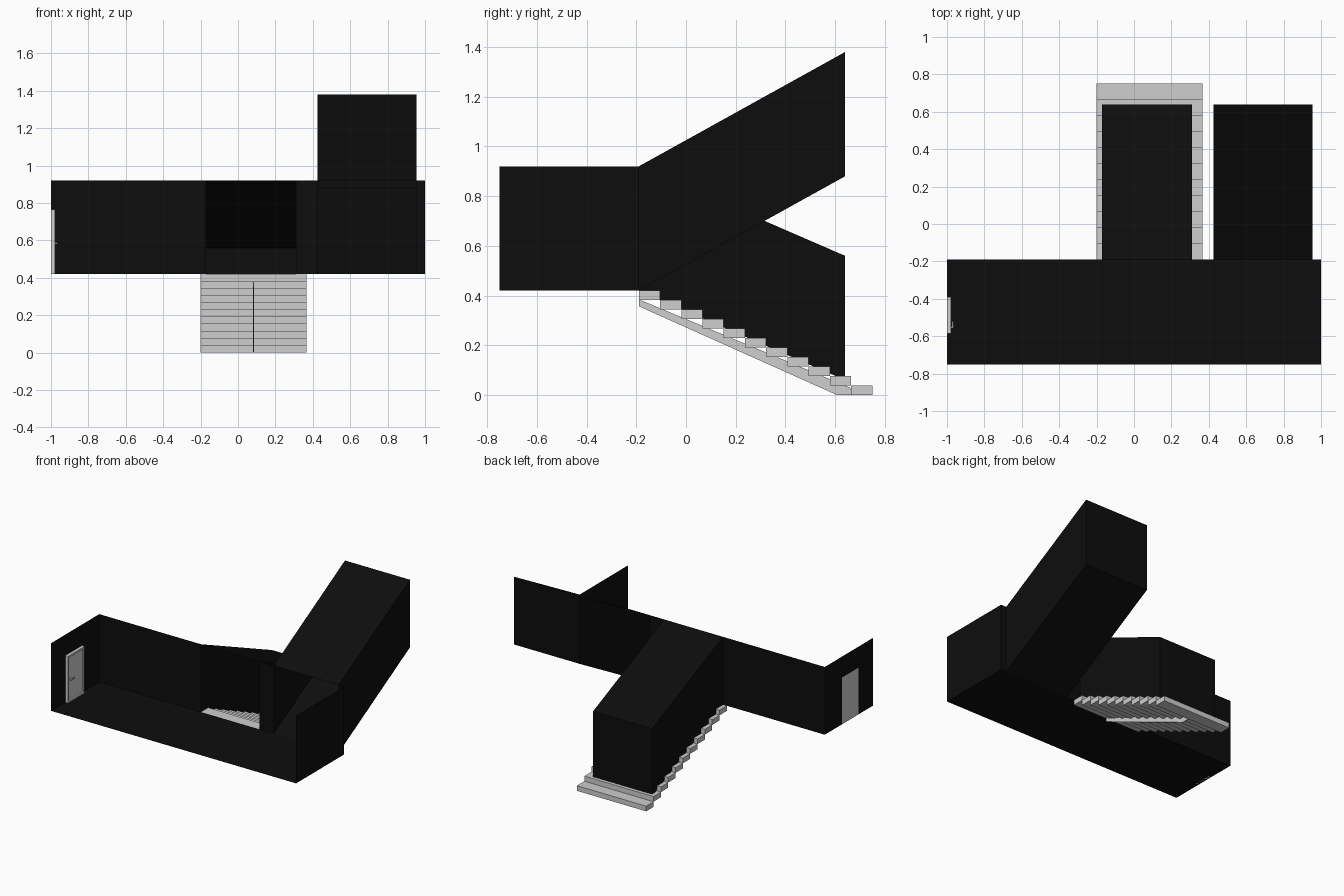
import bpy, bmesh

if "Cube" in bpy.data.objects:
    bpy.data.objects.remove(bpy.data.objects["Cube"])

def material(name, v):
    m = bpy.data.materials.new(name)
    m.diffuse_color = (v, v, v, 1)
    m.use_nodes = True
    m.node_tree.nodes["Principled BSDF"].inputs["Base Color"].default_value = m.diffuse_color
    return m

BLACK = material("black walls", 0.004)
GREY = material("light grey", 0.62)

def finish(name, bm, mat):
    me = bpy.data.meshes.new(name)
    bm.to_mesh(me)
    bm.free()
    me.materials.append(mat)
    ob = bpy.data.objects.new(name, me)
    bpy.context.collection.objects.link(ob)
    return ob

def quads(name, faces, mat):
    bm = bmesh.new()
    for f in faces:
        bm.faces.new([bm.verts.new(p) for p in f])
    bmesh.ops.remove_doubles(bm, verts=bm.verts, dist=1e-5)
    return finish(name, bm, mat)

def add_box(bm, lo, hi):
    vs = bmesh.ops.create_cube(bm, size=1)["verts"]
    for v in vs:
        v.co = [(l + h) / 2 + c * (h - l) for l, h, c in zip(lo, hi, v.co)]
    return vs

def wall_x(x, y0, y1, z0, z1):
    return [(x, y0, z0), (x, y1, z0), (x, y1, z1), (x, y0, z1)]

def wall_y(y, x0, x1, z0, z1):
    return [(x0, y, z0), (x1, y, z0), (x1, y, z1), (x0, y, z1)]

F, B, END = -0.75, -0.19, 0.64          # corridor front, corridor back, tunnel end
Z0, Z1 = 0.42, 0.92                     # corridor floor and wall top
DY0, DY1, DZ = -0.585, -0.39, 0.765     # door opening

# Corridor: open at the front and top, with openings for door and tunnels
quads("corridor_floor", [[(-1, F, Z0), (1, F, Z0), (1, B, Z0), (-1, B, Z0)]], BLACK)
quads("corridor_right_wall", [wall_x(1, F, B, Z0, Z1)], BLACK)
quads("corridor_left_wall", [wall_x(-1, F, DY0, Z0, Z1), wall_x(-1, DY1, B, Z0, Z1),
                             wall_x(-1, DY0, DY1, DZ, Z1)], BLACK)
quads("corridor_back_wall", [wall_y(B, a, b, Z0, Z1) for a, b in
                             ((-1, -0.17), (0.31, 0.425), (0.955, 1))], BLACK)

# Sloping tunnels with a closed far end
def tunnel(name, x0, x1, rise, floor):
    a0, a1, b0, b1 = Z0, Z1, Z0 + rise, Z1 + rise
    faces = [[(x, B, a0), (x, END, b0), (x, END, b1), (x, B, a1)] for x in (x0, x1)]
    faces.append([(x0, B, a1), (x1, B, a1), (x1, END, b1), (x0, END, b1)])
    faces.append(wall_y(END, x0, x1, b0, b1))
    if floor:
        faces.append([(x0, B, a0), (x1, B, a0), (x1, END, b0), (x0, END, b0)])
    quads(name, faces, BLACK)

tunnel("stair_tunnel", -0.17, 0.31, -0.36, False)
tunnel("upward_tunnel", 0.425, 0.955, 0.46, True)

# Stairs: eleven box steps going down
N = 11
depth, height = (0.75 - B) / N, Z0 / N
bm = bmesh.new()
for i in range(N):
    y, z = B + i * depth, Z0 - i * height
    add_box(bm, (-0.2, y, z - height), (0.365, y + depth, z))
finish("stair_steps", bm, GREY)

# Thin central beam beneath the steps
prof = [(B, 0.385), (B, 0.357), (0.607, 0), (0.67, 0), (0.66, 0.03)]
bm = bmesh.new()
f = bm.faces.new([bm.verts.new((0.079, y, z)) for y, z in prof])
ext = bmesh.ops.extrude_face_region(bm, geom=[f])["geom"]
for v in ext:
    if isinstance(v, bmesh.types.BMVert):
        v.co.x += 0.006
bmesh.ops.recalc_face_normals(bm, faces=bm.faces)
finish("stair_beam", bm, GREY)

# Door with a recessed panel
bm = bmesh.new()
add_box(bm, (-1, DY0, Z0), (-0.978, DY1, DZ))
bm.normal_update()
face = [f for f in bm.faces if f.normal.x > 0.9]
bmesh.ops.inset_region(bm, faces=face, thickness=0.018, depth=0)
bmesh.ops.inset_region(bm, faces=face, thickness=0.004, depth=-0.008)
finish("door", bm, GREY)

# Door handle: stem and lever
bm = bmesh.new()
add_box(bm, (-0.988, -0.557, 0.58), (-0.968, -0.547, 0.59))
add_box(bm, (-0.973, -0.557, 0.581), (-0.966, -0.52, 0.589))
finish("door_handle", bm, GREY)
